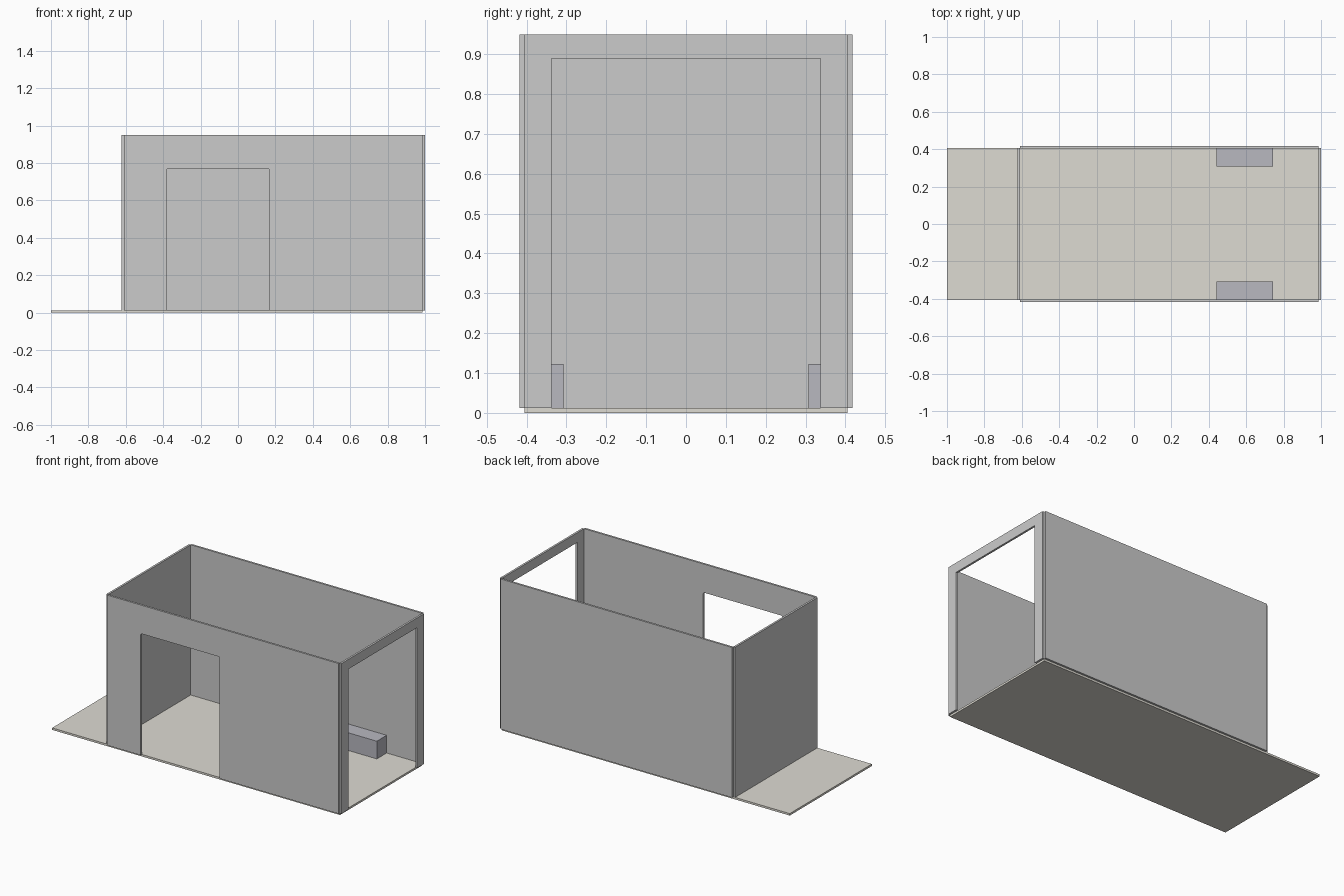
import bpy, bmesh
from math import sin, cos, pi
from mathutils import Vector

if "Cube" in bpy.data.objects:
    bpy.data.objects.remove(bpy.data.objects["Cube"])

T = 0.0125                      # panel thickness
Z0, Z1 = 0.0125, 0.95           # wall bottom and top
XL, XR = -0.6105, 0.9875        # inner faces of the end walls
YI = 0.405                      # inner face of the side walls


def material(name, rgb):
    m = bpy.data.materials.new(name)
    m.diffuse_color = (*rgb, 1)
    m.use_nodes = True
    m.node_tree.nodes["Principled BSDF"].inputs["Base Color"].default_value = m.diffuse_color
    return m


def extrude(name, points, offset, mat):
    """Solid made by sweeping a flat outline along an offset."""
    bm = bmesh.new()
    face = bm.faces.new([bm.verts.new(p) for p in points])
    new = bmesh.ops.extrude_face_region(bm, geom=[face], use_keep_orig=True)["geom"]
    bmesh.ops.translate(bm, vec=Vector(offset),
                        verts=[g for g in new if isinstance(g, bmesh.types.BMVert)])
    bmesh.ops.recalc_face_normals(bm, faces=bm.faces)
    mesh = bpy.data.meshes.new(name)
    bm.to_mesh(mesh)
    bm.free()
    mesh.materials.append(mat)
    ob = bpy.data.objects.new(name, mesh)
    bpy.context.collection.objects.link(ob)
    return ob


def box(name, x0, x1, y0, y1, z0, z1, mat):
    base = [(x0, y0, z0), (x1, y0, z0), (x1, y1, z0), (x0, y1, z0)]
    return extrude(name, base, (0, 0, z1 - z0), mat)


def wall_outline(a0, a1, d0, d1, dz, r=0.0):
    """Wall outline with a doorway open at the bottom; r rounds its top corners."""
    pts = [(a0, Z0), (a0, Z1), (a1, Z1), (a1, Z0), (d1, Z0)]
    if r:
        for cx, start in ((d1 - r, 0), (d0 + r, pi / 2)):
            pts += [(cx + r * cos(start + i * pi / 8), dz - r + r * sin(start + i * pi / 8))
                    for i in range(5)]
    else:
        pts += [(d1, dz), (d0, dz)]
    return pts + [(d0, Z0)]


grey = material("wall_grey", (0.56, 0.56, 0.58))
blue_grey = material("arch_grey", (0.48, 0.48, 0.53))
beige = material("floor_beige", (0.73, 0.71, 0.65))

# Floor running out past the closed end
box("floor", -1.0, XR, -YI, YI, 0, Z0, beige)

# Solid walls
box("back_side_wall", XL, XR, YI, YI + T, Z0, Z1, grey)
box("closed_end_wall", XL - T, XL, -YI, YI, Z0, Z1, grey)

# Front wall with side doorway
side = wall_outline(XL, XR, -0.38, 0.165, 0.772, 0.008)
extrude("door_side_wall", [(a, -YI, z) for a, z in side], (0, -T, 0), grey)

# Open end frame
end = wall_outline(-YI, YI, -0.338, 0.338, 0.889)
extrude("open_end_frame", [(XR, a, z) for a, z in end], (T, 0, 0), grey)

# Wheel arch boxes against both side walls
for label, s in (("front", -1), ("back", 1)):
    y0, y1 = sorted((s * 0.308, s * YI))
    box(f"{label}_wheel_arch", 0.441, 0.743, y0, y1, Z0, 0.123, blue_grey)
